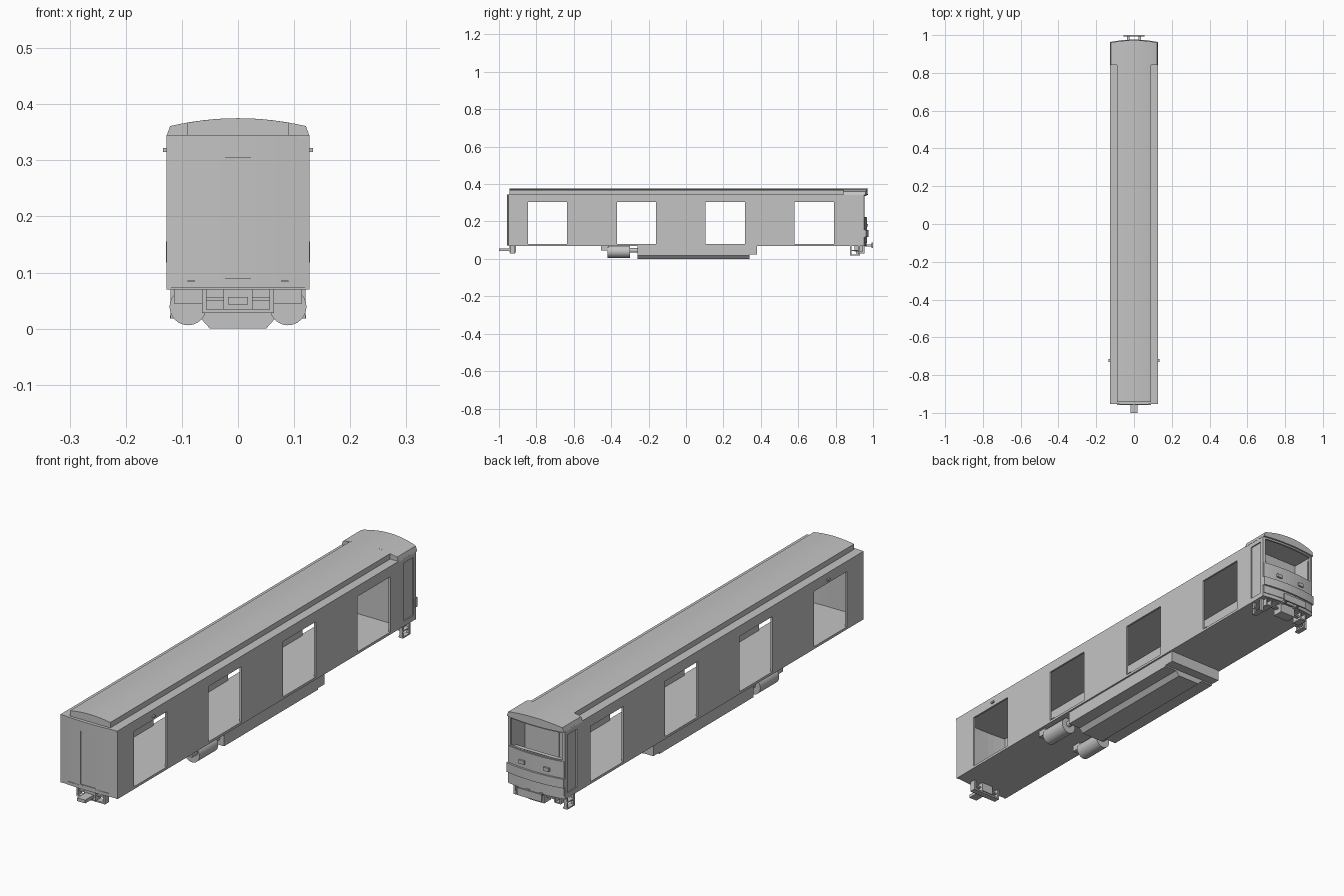
import bpy, bmesh, math

cube = bpy.data.objects.get("Cube")
if cube:
    bpy.data.objects.remove(cube, do_unlink=True)

grey = bpy.data.materials.new("light grey")
grey.use_nodes = True
GREY = (0.55, 0.55, 0.55, 1)
grey.diffuse_color = GREY
grey.node_tree.nodes["Principled BSDF"].inputs["Base Color"].default_value = GREY


def finish(name, bm, smooth=False):
    bmesh.ops.recalc_face_normals(bm, faces=bm.faces)
    me = bpy.data.meshes.new(name)
    bm.to_mesh(me)
    bm.free()
    me.materials.append(grey)
    ob = bpy.data.objects.new(name, me)
    bpy.context.collection.objects.link(ob)
    if smooth:
        bpy.ops.object.select_all(action='DESELECT')
        ob.select_set(True)
        bpy.context.view_layer.objects.active = ob
        bpy.ops.object.shade_smooth_by_angle(angle=math.radians(30))
    return ob


def box(name, x, y, z):
    bm = bmesh.new()
    bmesh.ops.create_cube(bm, size=1)
    for v in bm.verts:
        v.co = [(r[0] + r[1]) / 2 + c * (r[1] - r[0]) for r, c in zip((x, y, z), v.co)]
    return finish(name, bm)


def prism(name, profile, axis, a, b, bow=None, smooth=False):
    """Extrude a 2D profile along y (profile x,z) or z (profile x,y)."""
    bm = bmesh.new()
    place = (lambda p, t: (p[0], t, p[1])) if axis == 'y' else (lambda p, t: (p[0], p[1], t))
    ring_a = [bm.verts.new(place(p, a)) for p in profile]
    ring_b = [bm.verts.new(place(p, b)) for p in profile]
    n = len(profile)
    for i in range(n):
        j = (i + 1) % n
        bm.faces.new((ring_a[i], ring_a[j], ring_b[j], ring_b[i]))
    bm.faces.new(ring_a)
    bm.faces.new(ring_b)
    if bow:
        for v in ring_b:
            v.co.y += bow * (1 - (v.co.x / 0.128) ** 2)
    return finish(name, bm, smooth)


def panel(name, us, vs, holes, place, thick):
    """Sheet of cells with rectangular openings, thickened by a modifier."""
    bm = bmesh.new()
    grid = [[bm.verts.new(place(u, v)) for v in vs] for u in us]
    for i in range(len(us) - 1):
        for j in range(len(vs) - 1):
            u, v = (us[i] + us[i + 1]) / 2, (vs[j] + vs[j + 1]) / 2
            if not any(h[0] < u < h[1] and h[2] < v < h[3] for h in holes):
                bm.faces.new((grid[i][j], grid[i + 1][j], grid[i + 1][j + 1], grid[i][j + 1]))
    loose = [v for v in bm.verts if not v.link_faces]
    bmesh.ops.delete(bm, geom=loose, context='VERTS')
    ob = finish(name, bm)
    mod = ob.modifiers.new("thickness", 'SOLIDIFY')
    mod.thickness = thick
    mod.offset = 0
    return ob


def bowed(half, y_edge, y_mid, y_back):
    """Plan outline with one bowed side."""
    xs = [half * k / 6 for k in range(-6, 7)]
    return [(x, y_mid + (y_edge - y_mid) * (x / half) ** 2) for x in xs] + [(half, y_back), (-half, y_back)]


W, WALL = 0.127, 0.008

# Side walls with four doorways and a recessed cab door
doors = [(-0.845, -0.635), (-0.37, -0.16), (0.105, 0.315), (0.58, 0.79)]
CAB = (0.878, 0.938)
holes = [(a, b, 0.08, 0.303) for a, b in doors] + [CAB + (0.09, 0.325)]
ys = [-0.95] + [y for d in doors for y in d] + [CAB[0], CAB[1], 0.953]
zs = [0.07, 0.08, 0.09, 0.303, 0.325, 0.345]
for side, s in (("left", 1), ("right", -1)):
    panel(side + "_side_wall", ys, zs, holes,
          lambda u, v, s=s: (s * (W - WALL / 2), u, v), WALL)
    xa, xb = sorted((s * (W - 0.010), s * (W - 0.005)))
    box(side + "_cab_door", (xa, xb), CAB, (0.09, 0.325))
    xa, xb = sorted((s * 0.126, s * 0.134))
    box(side + "_marker_lamp", (xa, xb), (-0.73, -0.715), (0.315, 0.322))

# Plain end wall with a recessed gangway door
xs = [-W, -0.1, -0.066, -0.033, 0, 0.033, 0.066, 0.1, W]
panel("front_end_wall", xs, [0.072, 0.09, 0.305, 0.345], [(-0.033, 0.033, 0.09, 0.305)],
      lambda u, v: (u, -0.953 + 0.007 * (u / W) ** 2, v), WALL)
box("gangway_door", (-0.034, 0.034), (-0.954, -0.948), (0.088, 0.307))
box("front_sill_strip", (-0.09, 0.09), (-0.957, -0.95), (0.083, 0.086))

# Floor, ceiling deck and cab bulkhead
box("floor", (-0.12, 0.12), (-0.948, 0.948), (0.07, 0.08))
box("roof_deck", (-W, W), (-0.952, 0.953), (0.338, 0.345))
box("cab_bulkhead", (-0.12, 0.12), (0.852, 0.858), (0.08, 0.34))
box("bulkhead_door", (-0.035, 0.035), (0.858, 0.861), (0.08, 0.305))


# Arched centre roof and full-width cab roof
def arch(half, edge_z, base, inner_half=None):
    k = range(-8, 9)
    top = [(half * i / 8, 0.375 - (0.375 - edge_z) * (i / 8) ** 2) for i in k]
    low = [((inner_half or half) * i / 8, base) for i in reversed(k)]
    return top + low


prism("centre_roof", arch(0.09, 0.367, 0.344), 'y', -0.943, 0.85, smooth=True)
prism("cab_roof", arch(0.121, 0.361, 0.342, 0.128), 'y', 0.842, 0.96, bow=0.012, smooth=True)

# Cab front with a wide window opening
xs = [-W, -0.115, -0.09, -0.06, -0.03, 0, 0.03, 0.06, 0.09, 0.115, W]
panel("cab_front", xs, [0.07, 0.225, 0.335, 0.345], [(-0.115, 0.115, 0.225, 0.335)],
      lambda u, v: (u, 0.961 - 0.012 * (u / W) ** 2, v), WALL)
prism("cab_front_panel", bowed(0.125, 0.956, 0.968, 0.948), 'z', 0.085, 0.222)
prism("cab_bumper_band", bowed(0.128, 0.963, 0.976, 0.948), 'z', 0.118, 0.155)
box("cab_desk", (-0.118, 0.118), (0.915, 0.952), (0.2, 0.212))
for s in (-1, 1):
    box("headlight", (s * 0.055 - 0.012, s * 0.055 + 0.012), (0.955, 0.973), (0.172, 0.186))

# Underfloor equipment case with a tapered belly
box("equipment_case", (-0.12, 0.12), (-0.26, 0.34), (0.018, 0.072))
box("equipment_case_end", (-0.12, 0.12), (0.34, 0.38), (0.024, 0.072))
prism("belly", [(-0.068, 0.02), (-0.05, 0), (0.05, 0), (0.068, 0.02)], 'y', -0.26, 0.34)

# Air tanks with end fittings
for side, s in (("left", 1), ("right", -1)):
    def circle(r, z):
        return [(s * 0.089 + r * math.cos(i * math.pi / 12), z + r * math.sin(i * math.pi / 12))
                for i in range(24)]
    prism(side + "_tank", circle(0.033, 0.039), 'y', -0.42, -0.3, smooth=True)
    prism(side + "_tank_neck", circle(0.012, 0.045), 'y', -0.3, -0.26, smooth=True)
    box(side + "_tank_bracket", (s * 0.089 - 0.025, s * 0.089 + 0.025), (-0.455, -0.415), (0.045, 0.071))

# Front coupler in a hanging frame
box("front_coupler", (-0.018, 0.018), (-1.0, -0.92), (0.043, 0.056))
box("front_coupler_pocket", (-0.026, 0.026), (-0.945, -0.91), (0.034, 0.07))
box("front_frame_bottom", (-0.063, 0.063), (-0.94, -0.915), (0.028, 0.034))
box("front_frame_bar", (-0.063, 0.063), (-0.935, -0.92), (0.05, 0.056))
for s in (-1, 1):
    box("front_frame_leg", (s * 0.06 - 0.004, s * 0.06 + 0.004), (-0.94, -0.915), (0.028, 0.071))

# Rear coupler plate and arms
box("rear_coupler_plate", (-0.055, 0.055), (0.993, 1.0), (0.058, 0.088))
box("rear_coupler_block", (-0.035, 0.035), (0.91, 0.955), (0.03, 0.07))
for s in (-1, 1):
    box("rear_coupler_arm", (s * 0.03 - 0.006, s * 0.03 + 0.006), (0.94, 0.995), (0.066, 0.076))
    # Underframe brackets beside the coupler
    for x in (0.076, 0.1):
        box("rear_bracket_leg", (s * x - 0.003, s * x + 0.003), (0.9, 0.945), (0.042, 0.071))
    box("rear_bracket_bar", (s * 0.088 - 0.014, s * 0.088 + 0.014), (0.9, 0.945), (0.04, 0.045))
    box("rear_cross_bar", (s * 0.057 - 0.022, s * 0.057 + 0.022), (0.925, 0.94), (0.05, 0.056))
    # Cab steps
    for y in (0.882, 0.926):
        box("cab_step_leg", (s * 0.113 - 0.006, s * 0.113 + 0.006), (y - 0.004, y + 0.004), (0.018, 0.071))
    for z in (0.018, 0.043):
        box("cab_step_rung", (s * 0.111 - 0.01, s * 0.111 + 0.01), (0.88, 0.928), (z, z + 0.005))
